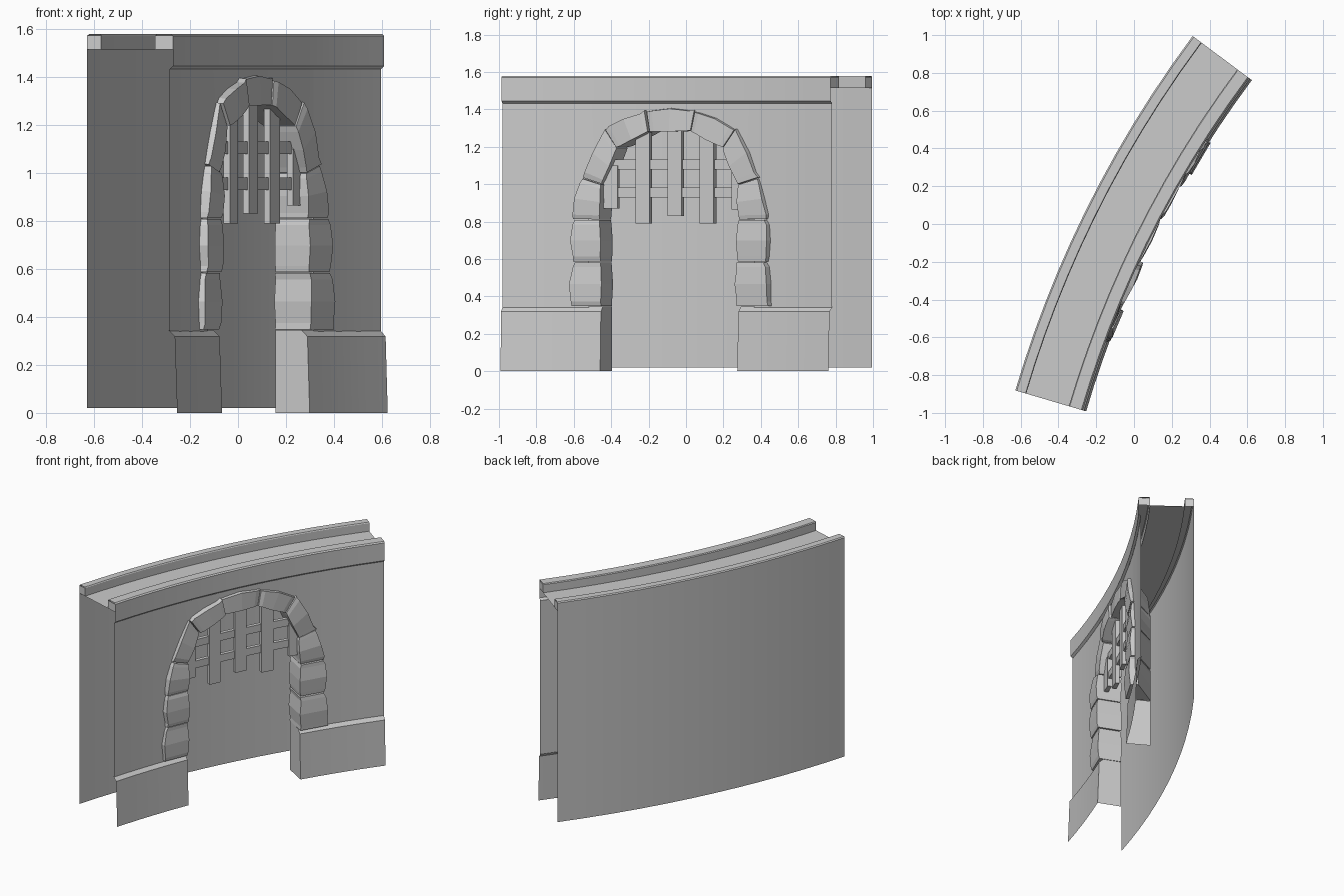
import bpy, math, random
from mathutils import Vector

if "Cube" in bpy.data.objects:
    bpy.data.objects.remove(bpy.data.objects["Cube"])

random.seed(4)
CX, CY, R = 5.088, -2.568, 5.96      # centre and outer radius of the wall's curve
RF = R - 0.385                       # radius at which the y coordinate is measured
Y0, Y1, MID = -0.99, 0.765, -0.09    # wall ends and gate axis
FACE = 0.357                         # depth of the front wall face


def P(y, d, z):
    """Place y along the wall, depth d from the outer face, height z."""
    a = math.asin((y - CY) / RF)
    return Vector((CX - (R - d) * math.cos(a), CY + (R - d) * math.sin(a), z))


def make(name, verts, faces, smooth=False):
    me = bpy.data.meshes.new(name)
    me.from_pydata(verts, [], faces)
    me.update()
    ob = bpy.data.objects.new(name, me)
    bpy.context.collection.objects.link(ob)
    if smooth:
        bpy.ops.object.select_all(action='DESELECT')
        ob.select_set(True)
        bpy.context.view_layer.objects.active = ob
        bpy.ops.object.shade_smooth_by_angle(angle=math.radians(20))
    return ob


def span(a, b, n):
    return [a + (b - a) * i / n for i in range(n + 1)]


def grid(name, columns, extra=()):
    """Sheet from columns of (y, d, z) points; extra adds end-cap polygons."""
    m = len(columns[0])
    verts = [P(*p) for c in columns for p in c]
    faces = [(i * m + j, i * m + j + 1, (i + 1) * m + j + 1, (i + 1) * m + j)
             for i in range(len(columns) - 1) for j in range(m - 1)]
    for poly in extra:
        faces.append(tuple(range(len(verts), len(verts) + len(poly))))
        verts += [P(*p) for p in poly]
    return make(name, verts, faces, True)


def block(name, sections):
    """Closed solid through a row of four-point sections."""
    verts = [P(*p) for s in sections for p in s]
    faces, n = [], len(sections)
    for i in range(n - 1):
        for j in range(4):
            k = (j + 1) % 4
            faces.append((i * 4 + j, i * 4 + k, i * 4 + 4 + k, i * 4 + 4 + j))
    faces += [(3, 2, 1, 0), tuple(range(n * 4 - 4, n * 4))]
    ob = make(name, verts, faces)
    import bmesh
    bm = bmesh.new()
    bm.from_mesh(ob.data)
    bmesh.ops.recalc_face_normals(bm, faces=bm.faces)
    bm.to_mesh(ob.data)
    bm.free()
    return ob


# Outer sheet, parapets and walkway (hollow, open at the ends)
prof = [(0, .02), (0, 1.572), (.008, 1.578), (.056, 1.578), (.06, 1.572), (.06, 1.515),
        (.295, 1.515), (.295, 1.572), (.3, 1.578), (.364, 1.578), (.372, 1.57),
        (.372, 1.445), (FACE, 1.432)]
caps = []
for y in (Y0, Y1):
    for a, b in ((0, .06), (.295, .372)):
        q = [(y, a, 1.515), (y, b, 1.515), (y, b, 1.572), (y, a, 1.572)]
        caps.append(q if y == Y0 else q[::-1])
grid("outer_wall_and_walkway", [[(y, d, z) for d, z in prof] for y in span(Y0, Y1, 12)], caps)

# Front wall: two sides and the part over the arch
for nm, a, b in (("left", Y0, MID - .44), ("right", MID + .44, Y1)):
    grid("front_wall_" + nm, [[(y, FACE, 1.432), (y, FACE, .34)] for y in span(a, b, 4)])
edge = [(.44, .34), (.439, .8), (.42, 1.02), (.315, 1.25), (.12, 1.345)]
arch = [(-h, z) for h, z in edge] + [(0, 1.35)] + edge[::-1]
grid("front_wall_over_arch", [[(MID + h, FACE, 1.432), (MID + h, FACE, z)] for h, z in arch])

# Plinths with sloping top and a reveal beside the gate
pl = [(FACE - .005, .345), (.38, .318), (.391, 0)]
for nm, a, b in (("left", Y0, MID - .367), ("right", MID + .367, Y1)):
    e = b if nm == "left" else a
    rev = [(e, .225, 0), (e, .391, 0), (e, .38, .318), (e, FACE - .005, .345), (e, .225, .345)]
    grid("plinth_" + nm, [[(y, d, z) for d, z in pl] for y in span(a, b, 4)],
         [rev if nm == "right" else rev[::-1]])

# Arch stones: joints given as outer half-width, z, inner half-width, z
joints = [(.54, .345, .367, .345), (.52, .585, .367, .585), (.52, .81, .372, .81),
          (.475, 1.035, .366, 1.0), (.35, 1.30, .283, 1.195), (.13, 1.398, .11, 1.285)]
ring = [(-a, b, -c, d) for a, b, c, d in joints] + joints[::-1]
for n in range(len(ring) - 1):
    p, q = ring[n], ring[n + 1]
    jit = lambda s=.006: random.uniform(-s, s)
    front = .396 + jit(.008)
    secs = []
    for t in (.012, .12, .5, .88, .988):
        bul = .012 * math.sin(math.pi * t)           # cushion shape
        oy, oz, iy, iz = (u + (v - u) * t for u, v in zip(p, q))
        ln = math.hypot(oy - iy, oz - iz)
        ny, nz = (oy - iy) / ln, (oz - iz) / ln
        o, i, f = bul + jit(), bul * .4 + jit(.003), front - .012 + bul + jit(.003)
        secs.append([(MID + oy + ny * (o - .006), FACE - .02, oz + nz * (o - .006)),
                     (MID + oy + ny * (o - .01), f - .004, oz + nz * (o - .01)),
                     (MID + iy - ny * i, f, iz - nz * i),
                     (MID + iy - ny * i, .225, iz - nz * i)])
    block("arch_stone_%d" % (n + 1), secs)


# Raised gate grille
def bar(name, ya, yb, za, zb, d0, d1, n=1):
    block(name, [[(y, d0, za), (y, d1, za), (y, d1, zb), (y, d0, zb)] for y in span(ya, yb, n)])


for k, (h, z0, z1) in enumerate([(-.34, .87, 1.1), (-.17, .79, 1.275), (0, .83, 1.31),
                                 (.17, .79, 1.275), (.34, .865, 1.1)]):
    c = MID + .012 + h
    bar("grille_upright_%d" % k, c - .037, c + .037, z0, z1, .317, .346)
for k, (h, z) in enumerate([(.38, .955), (.345, 1.105)]):
    bar("grille_crossbar_%d" % k, MID - h, MID + h, z - .026, z + .026, .312, .338, 4)
